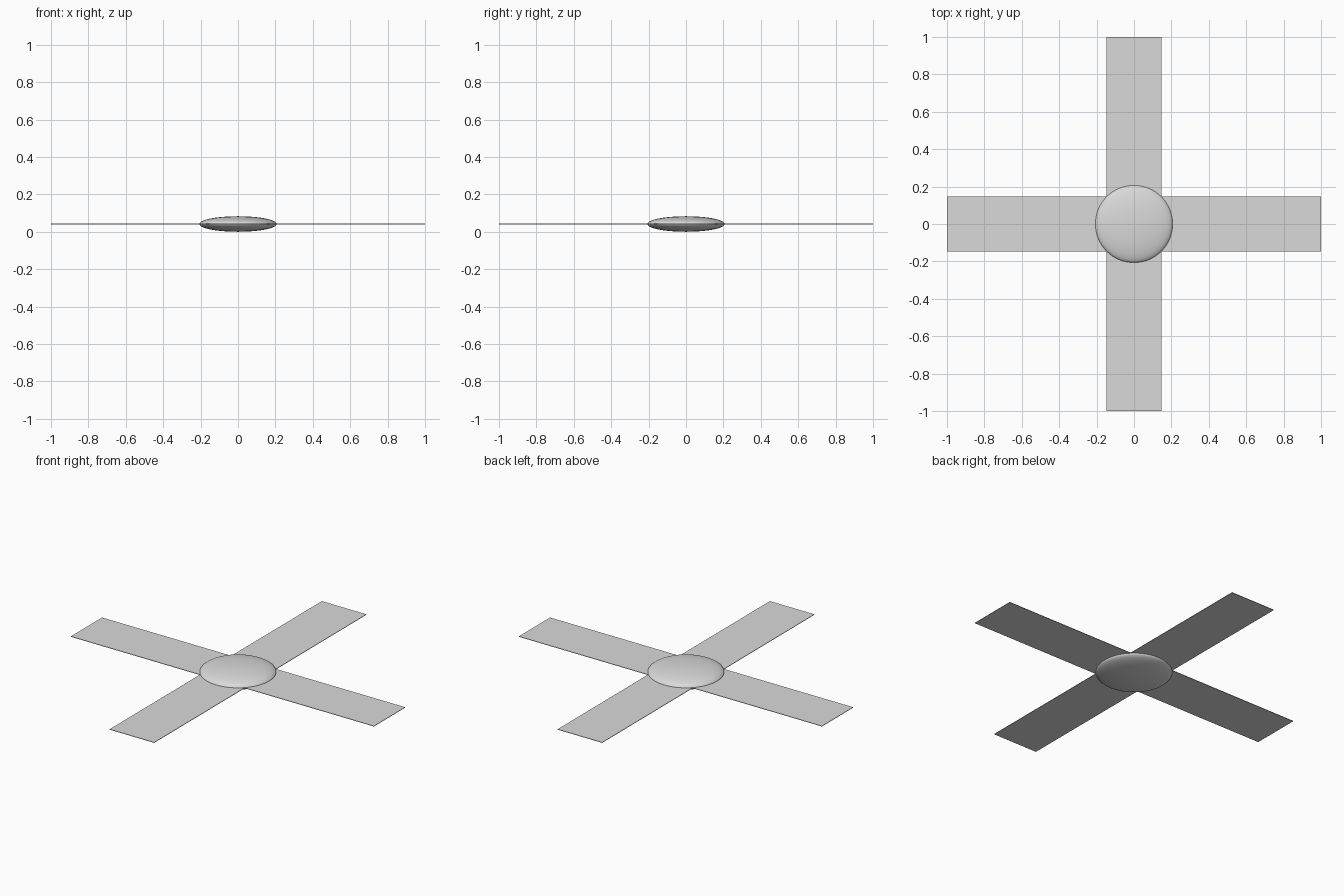
import bpy
from math import pi
from mathutils import Matrix

HUB_R, HUB_HALF = 0.207, 0.0415
BLADE_HALF, BLADE_THICK = 0.147, 0.003

cube = bpy.data.objects.get("Cube")
if cube:
    bpy.data.objects.remove(cube, do_unlink=True)

# One plain grey for every part
grey = bpy.data.materials.new("light_grey")
grey.use_nodes = True
colour = (0.7, 0.7, 0.7, 1)
grey.diffuse_color = colour
grey.node_tree.nodes["Principled BSDF"].inputs["Base Color"].default_value = colour


def finish(name, matrix):
    """Name the active object, bake its shape and colour it."""
    obj = bpy.context.object
    obj.name = obj.data.name = name
    obj.data.transform(matrix)
    obj.data.materials.append(grey)
    return obj


# Flattened round hub
bpy.ops.mesh.primitive_uv_sphere_add(segments=64, ring_count=32, radius=1, location=(0, 0, 0))
hub = finish("hub", Matrix.Diagonal((HUB_R, HUB_R, HUB_HALF, 1)))
hub.location.z = HUB_HALF
bpy.ops.object.shade_smooth()

# Four thin flat blades meeting inside the hub
length = 1 - BLADE_HALF
for i, side in enumerate(("left", "back", "right", "front")):
    bpy.ops.mesh.primitive_cube_add(size=1, location=(0, 0, 0))
    shape = (Matrix.Rotation(i * pi / 2, 4, "Z")
             @ Matrix.Translation((BLADE_HALF + length / 2, 0, 0))
             @ Matrix.Diagonal((length, 2 * BLADE_HALF, BLADE_THICK, 1)))
    blade = finish(side + "_blade", shape)
    blade.location.z = HUB_HALF
